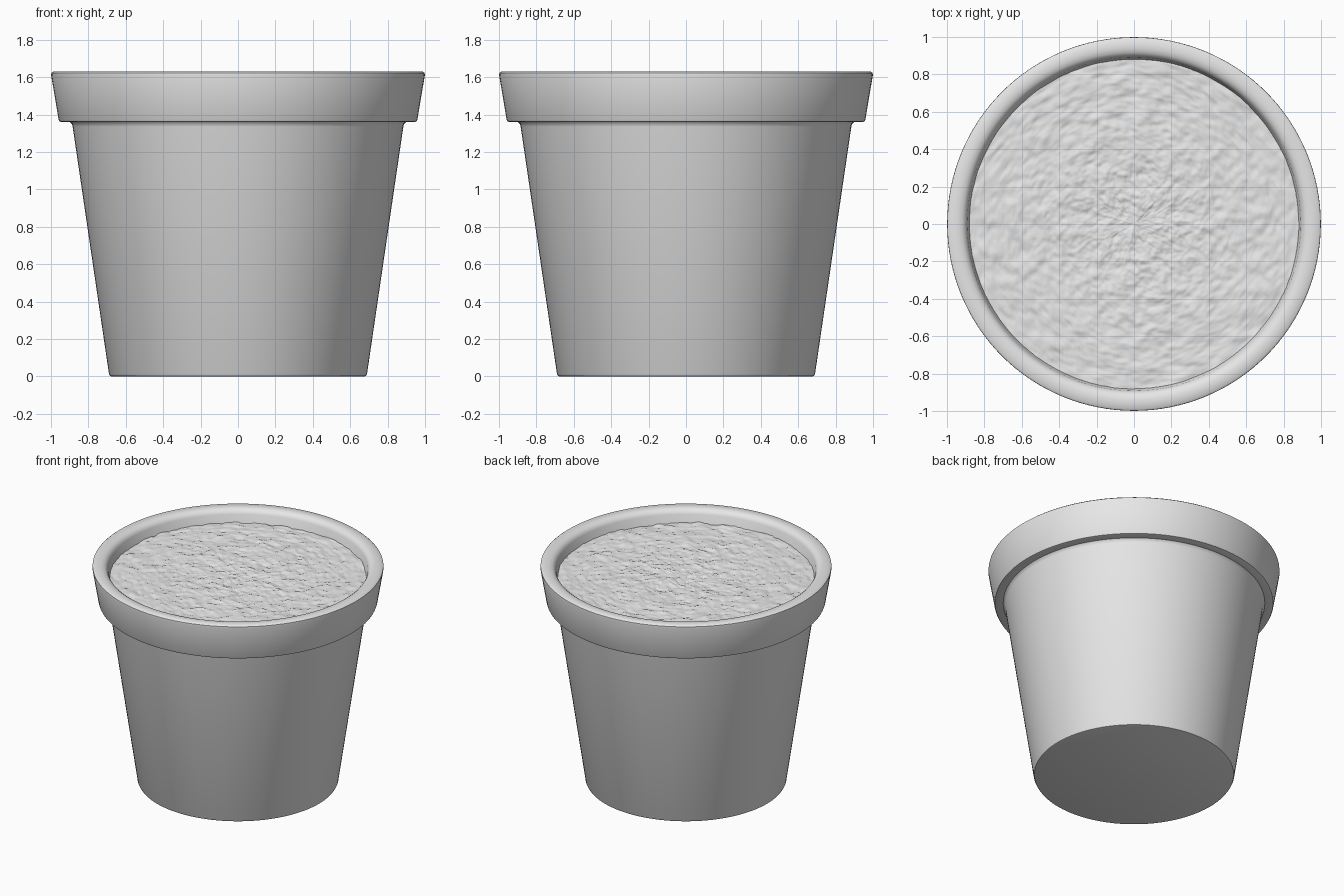
import bpy
import bmesh
import math
from mathutils import Vector, noise

cube = bpy.data.objects.get("Cube")
if cube:
    bpy.data.objects.remove(cube, do_unlink=True)

# One plain grey for everything
grey = bpy.data.materials.new("plain grey")
grey.use_nodes = True
COLOUR = (0.8, 0.8, 0.8, 1)
grey.diffuse_color = COLOUR
grey.node_tree.nodes["Principled BSDF"].inputs["Base Color"].default_value = COLOUR


def finish(bm, name, angle):
    bmesh.ops.recalc_face_normals(bm, faces=bm.faces)
    mesh = bpy.data.meshes.new(name)
    bm.to_mesh(mesh)
    bm.free()
    mesh.materials.append(grey)
    obj = bpy.data.objects.new(name, mesh)
    bpy.context.collection.objects.link(obj)
    bpy.ops.object.select_all(action="DESELECT")
    obj.select_set(True)
    bpy.context.view_layer.objects.active = obj
    bpy.ops.object.shade_smooth_by_angle(angle=math.radians(angle))
    return obj


def lathe(name, profile, steps, angle=40):
    """Spin a list of (radius, height) points around the z axis."""
    bm = bmesh.new()
    verts = [bm.verts.new((r, 0, z)) for r, z in profile]
    edges = [bm.edges.new(pair) for pair in zip(verts, verts[1:])]
    bmesh.ops.spin(bm, geom=verts + edges, cent=(0, 0, 0), axis=(0, 0, 1),
                   angle=math.tau, steps=steps, use_merge=True)
    bmesh.ops.remove_doubles(bm, verts=bm.verts, dist=1e-5)
    return bm


# Pot: tapered wall, overhanging collar, rounded lip and inner wall
pot_profile = [
    (0, 0), (0.675, 0), (0.684, 0.003), (0.69, 0.014),
    (0.884, 1.335), (0.888, 1.35), (0.898, 1.36),
    (0.945, 1.36), (0.954, 1.363), (0.959, 1.373),
    (0.999, 1.61), (0.998, 1.622), (0.988, 1.63),
    (0.94, 1.63), (0.918, 1.625), (0.902, 1.613), (0.892, 1.595),
    (0.865, 1.45), (0.85, 1.4), (0, 1.4),
]
finish(lathe("pot", pot_profile, 128), "pot", 40)

# Soil: finely divided disc roughened with layered noise
RINGS, RADIUS, LEVEL = 110, 0.885, 1.535
soil = lathe("soil", [(RADIUS * i / RINGS, LEVEL) for i in range(RINGS + 1)], 256)
for v in soil.verts:
    p = Vector((v.co.x, v.co.y, 0))
    lumps = noise.noise(p * 3)
    clods = noise.noise(p * 10 + Vector((5, 2, 1)))
    grit = noise.fractal(p * 24, 0.8, 2.0, 3)
    v.co.z += 0.008 * lumps + 0.009 * clods + 0.007 * grit
soil_obj = finish(soil, "soil", 180)
if sum(p.normal.z for p in soil_obj.data.polygons) < 0:
    soil_obj.data.flip_normals()
